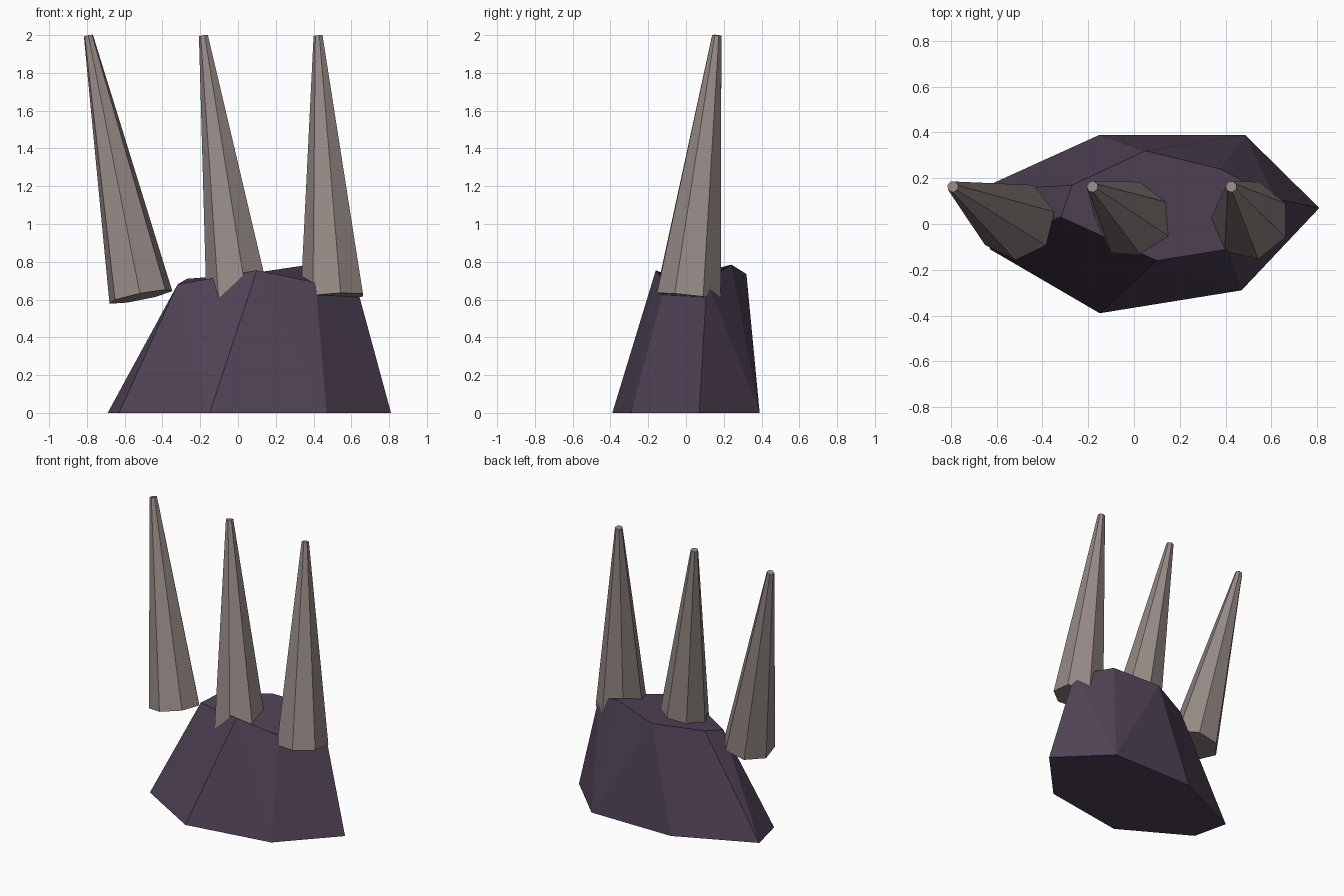
import bpy
import bmesh
import math
from mathutils import Vector, Matrix

if "Cube" in bpy.data.objects:
    bpy.data.objects.remove(bpy.data.objects["Cube"])


def material(name, rgb):
    m = bpy.data.materials.new(name)
    m.diffuse_color = (*rgb, 1.0)
    m.use_nodes = True
    m.node_tree.nodes["Principled BSDF"].inputs["Base Color"].default_value = m.diffuse_color
    return m


def finish(name, bm, mat):
    bmesh.ops.recalc_face_normals(bm, faces=bm.faces)
    mesh = bpy.data.meshes.new(name)
    bm.to_mesh(mesh)
    bm.free()
    mesh.materials.append(mat)
    bpy.context.collection.objects.link(bpy.data.objects.new(name, mesh))


rock = material("dark purple", (0.08, 0.055, 0.092))
horn = material("warm grey", (0.30, 0.25, 0.235))

# Faceted base: seven-sided footprint tapering to a slanted top
foot = [(-0.69, 0.145), (-0.63, -0.11), (-0.15, -0.39), (0.47, -0.29),
        (0.81, 0.07), (0.485, 0.39), (-0.15, 0.39)]
crown = [(-0.27, 0.17, 0.71), (-0.32, 0.03, 0.68), (0.10, -0.16, 0.755), (0.41, -0.11, 0.69),
         (0.62, 0.11, 0.70), (0.38, 0.24, 0.785), (0.05, 0.32, 0.735)]
bm = bmesh.new()
low = [bm.verts.new((x, y, 0)) for x, y in foot]
top = [bm.verts.new(p) for p in crown]
bm.faces.new(low)
bm.faces.new(top)
for i in range(7):
    j = (i + 1) % 7
    bm.faces.new((low[i], low[j], top[j], top[i]))
bmesh.ops.triangulate(bm, faces=[f for f in bm.faces if len(f.verts) == 4])
finish("base", bm, rock)


# Leaning seven-sided spikes with small flat tips
def spike(name, foot_x, tip_x, twist):
    start, end = Vector((foot_x, 0.015, 0.615)), Vector((tip_x, 0.163, 1.997))
    axis = end - start
    turn = Vector((0, 0, 1)).rotation_difference(axis).to_matrix().to_4x4()
    place = (Matrix.Translation((start + end) / 2) @ turn
             @ Matrix.Rotation(math.radians(twist), 4, 'Z'))
    bm = bmesh.new()
    bmesh.ops.create_cone(bm, cap_ends=True, segments=7, radius1=0.174,
                          radius2=0.025, depth=axis.length)
    # Put the first corner on the local +x axis before placing
    first = max(bm.verts, key=lambda v: v.co.xy.length)
    spin = Matrix.Rotation(-math.atan2(first.co.y, first.co.x), 4, 'Z')
    bm.transform(place @ spin)
    finish(name, bm, horn)


spike("left_spike", -0.515, -0.792, 12)
spike("middle_spike", 0.005, -0.182, 180)
spike("right_spike", 0.505, 0.425, 180)
